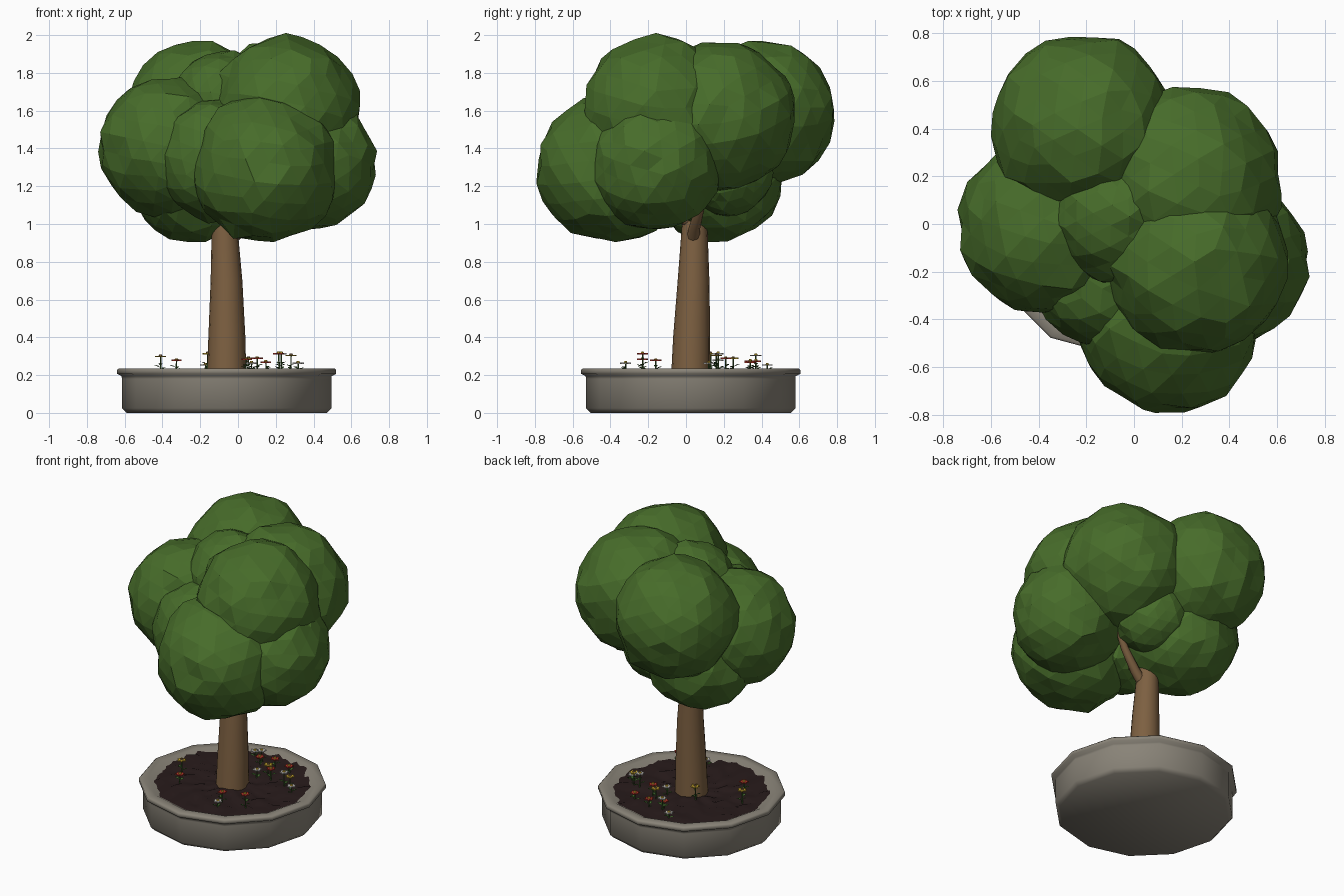
import bpy, bmesh, math, random
from mathutils import Vector, Euler, noise

random.seed(4)
cube = bpy.data.objects.get("Cube")
if cube:
    bpy.data.objects.remove(cube, do_unlink=True)

CX, CY = -0.06, 0.025


def material(name, rgb):
    m = bpy.data.materials.new(name)
    m.use_nodes = True
    m.diffuse_color = (*rgb, 1)
    bsdf = next(n for n in m.node_tree.nodes if n.type == 'BSDF_PRINCIPLED')
    bsdf.inputs["Base Color"].default_value = (*rgb, 1)
    bsdf.inputs["Roughness"].default_value = 0.9
    return m


LEAF = material("leaf_green", (0.063, 0.15, 0.023))
BARK = material("bark_brown", (0.205, 0.117, 0.053))
STONE = material("stone_grey", (0.25, 0.228, 0.187))
SOIL = material("dark_soil", (0.021, 0.011, 0.011))
STEM = material("stem_green", (0.05, 0.13, 0.025))
RED = material("petal_red", (0.5, 0.04, 0.025))
YELLOW = material("petal_yellow", (0.6, 0.4, 0.03))
WHITE = material("petal_white", (0.6, 0.58, 0.55))


def finish(name, bm, mats, smooth=None):
    bmesh.ops.recalc_face_normals(bm, faces=bm.faces)
    me = bpy.data.meshes.new(name)
    bm.to_mesh(me)
    bm.free()
    for m in mats:
        me.materials.append(m)
    ob = bpy.data.objects.new(name, me)
    bpy.context.collection.objects.link(ob)
    if smooth:
        bpy.ops.object.select_all(action='DESELECT')
        ob.select_set(True)
        bpy.context.view_layer.objects.active = ob
        bpy.ops.object.shade_smooth_by_angle(angle=math.radians(smooth))


def ring(bm, centre, radius, sides, rot=None):
    verts = []
    for i in range(sides):
        a = math.tau * i / sides
        p = Vector((math.cos(a), math.sin(a), 0)) * radius
        if rot:
            p.rotate(rot)
        verts.append(bm.verts.new(Vector(centre) + p))
    return verts


def bridge(bm, rings):
    for low, high in zip(rings, rings[1:]):
        n = len(low)
        for i in range(n):
            j = (i + 1) % n
            bm.faces.new((low[i], low[j], high[j], high[i]))


def tube(bm, points, radii, sides):
    pts = [Vector(p) for p in points]
    rings = []
    for i, p in enumerate(pts):
        d = pts[min(i + 1, len(pts) - 1)] - pts[max(i - 1, 0)]
        rot = Vector((0, 0, 1)).rotation_difference(d)
        rings.append(ring(bm, p, radii[i], sides, rot))
    bridge(bm, rings)
    bm.faces.new(rings[0])
    bm.faces.new(rings[-1])


# Twelve-sided stone planter with a soft, rounded lip
profile = [(0.53, 0), (0.555, 0.025), (0.555, 0.18), (0.556, 0.195), (0.58, 0.207), (0.58, 0.228),
           (0.572, 0.235), (0.52, 0.235), (0.44, 0.19)]
bm = bmesh.new()
rings = [ring(bm, (CX, CY, z), r, 12) for r, z in profile]
bridge(bm, rings)
bm.faces.new(rings[0])
bm.faces.new(rings[-1])
finish("planter", bm, [STONE], 100)

# Lumpy soil whose ragged edge meets the inner slope of the planter
bm = bmesh.new()
rings = [ring(bm, (CX, CY, 0.217), 0.5 * k / 10, 60) for k in range(1, 11)]
bridge(bm, rings)
bm.faces.new(rings[0])
for v in bm.verts:
    v.co.z += 0.022 * noise.noise(v.co * 17)
finish("soil", bm, [SOIL], 60)

# Trunk and branches
bm = bmesh.new()
tube(bm, [(CX, CY, 0.19), (-0.059, 0.03, 0.4), (-0.061, 0.04, 0.7), (-0.07, 0.045, 0.95),
          (-0.085, 0.05, 1.15), (-0.11, 0.06, 1.4)], [0.104, 0.098, 0.084, 0.07, 0.06, 0.03], 16)
finish("trunk", bm, [BARK], 40)
branches = {
    "branch_left": [(-0.06, 0.035, 0.9), (0.03, 0.045, 0.98), (0.14, 0.075, 1.09), (0.26, 0.1, 1.3)],
    "branch_right": [(-0.08, 0.05, 0.98), (-0.16, 0.06, 1.1), (-0.25, 0.05, 1.25), (-0.35, 0, 1.4)],
    "branch_front": [(-0.06, 0.03, 1.0), (-0.02, -0.08, 1.1), (0.05, -0.22, 1.2), (0.13, -0.38, 1.3)],
    "branch_back": [(-0.07, 0.06, 1.0), (-0.1, 0.14, 1.15), (-0.16, 0.26, 1.35), (-0.22, 0.4, 1.55)],
}
for name, path in branches.items():
    bm = bmesh.new()
    tube(bm, path, [0.036, 0.03, 0.024, 0.014], 8)
    finish(name, bm, [BARK], 50)

# Faceted foliage clumps: position and radius
clumps = {
    "foliage_back_right": ((-0.215, 0.415, 1.59), 0.38),
    "foliage_back_left": ((0.22, 0.18, 1.575), 0.4),
    "foliage_top_left": ((0.255, -0.15, 1.6), 0.395),
    "foliage_low_left": ((0.385, -0.16, 1.32), 0.35),
    "foliage_front": ((0.145, -0.4, 1.29), 0.39),
    "foliage_right": ((-0.37, -0.01, 1.41), 0.37),
    "foliage_low_back": ((-0.23, 0.16, 1.25), 0.35),
    "foliage_low_front": ((-0.1, -0.2, 1.34), 0.33),
    "foliage_centre": ((-0.07, 0.04, 1.62), 0.29),
    "foliage_inner_back": ((0.04, 0.22, 1.28), 0.24),
}
for k, (name, (centre, radius)) in enumerate(clumps.items()):
    turn = Euler([random.uniform(0, math.tau) for _ in range(3)])
    bm = bmesh.new()
    bmesh.ops.create_icosphere(bm, subdivisions=3, radius=1)
    for v in bm.verts:
        d = v.co.normalized()
        bump = 1 + 0.04 * noise.noise(d * 2.6 + Vector((k * 7.3, 0, 0)))
        bump += 0.07 * noise.noise(d * 4.5 + Vector((0, k * 5.1, 0)))
        d.rotate(turn)
        v.co = Vector(centre) + d * radius * bump
    finish(name, bm, [LEAF])


# Small flowers: stem, three leaves, star of petals and a domed middle
def flower(name, x, y, top, petal, middle):
    bm = bmesh.new()
    base = Vector((x, y, 0.205))
    head = Vector((x + random.uniform(-0.006, 0.006), y, top))
    tube(bm, [base, (base + head) / 2, head], [0.005, 0.004, 0.004], 5)
    spin = random.uniform(0, math.tau)
    for s in (0, 2.2, 4.1):
        out = Vector((math.cos(spin + s), math.sin(spin + s), 0))
        side = out.cross(Vector((0, 0, 1))) * 0.012
        root = base.lerp(head, 0.25 + s * 0.06)
        mid = root + out * 0.018 + Vector((0, 0, 0.012))
        tip = root + out * 0.036 + Vector((0, 0, 0.014))
        bm.faces.new([bm.verts.new(p) for p in (root, mid + side, tip, mid - side)])
    stem_faces = len(bm.faces)
    star = []
    for i in range(12):
        a = spin + math.tau * i / 12
        r = 0.03 if i % 2 else 0.02
        star.append(Vector((math.cos(a) * r, math.sin(a) * r, 0)) + head)
    under = [bm.verts.new(p) for p in star]
    upper = [bm.verts.new(p + Vector((0, 0, 0.007))) for p in star]
    bridge(bm, [under, upper])
    bm.faces.new(under)
    bm.faces.new(upper)
    petal_faces = len(bm.faces)
    low = ring(bm, head + Vector((0, 0, 0.006)), 0.011, 6)
    cap = ring(bm, head + Vector((0, 0, 0.014)), 0.007, 6)
    bridge(bm, [low, cap])
    bm.faces.new(cap)
    for i, f in enumerate(bm.faces):
        f.material_index = (i >= stem_faces) + (i >= petal_faces)
    finish(name, bm, [STEM, petal, middle])


beds = [
    (YELLOW, BARK, [(-0.41, -0.02, 0.295), (-0.165, 0.13, 0.31), (0.28, 0.16, 0.3), (0.05, 0.25, 0.285)]),
    (RED, YELLOW, [(-0.33, -0.16, 0.275), (0.02, 0.37, 0.27), (0.1, 0.21, 0.285), (-0.07, 0.34, 0.27),
                   (0.04, -0.23, 0.28), (0.22, -0.23, 0.31), (0.15, 0.34, 0.265)]),
    (WHITE, YELLOW, [(-0.08, 0.37, 0.3), (0.02, 0.17, 0.275), (0.23, 0.17, 0.31),
                     (0.07, -0.32, 0.26), (0.32, 0.12, 0.26), (-0.17, 0.43, 0.25)]),
]
for petal, middle, spots in beds:
    for i, (x, y, top) in enumerate(spots):
        flower(f"{petal.name}_flower_{i + 1}", x, y, top, petal, middle)
